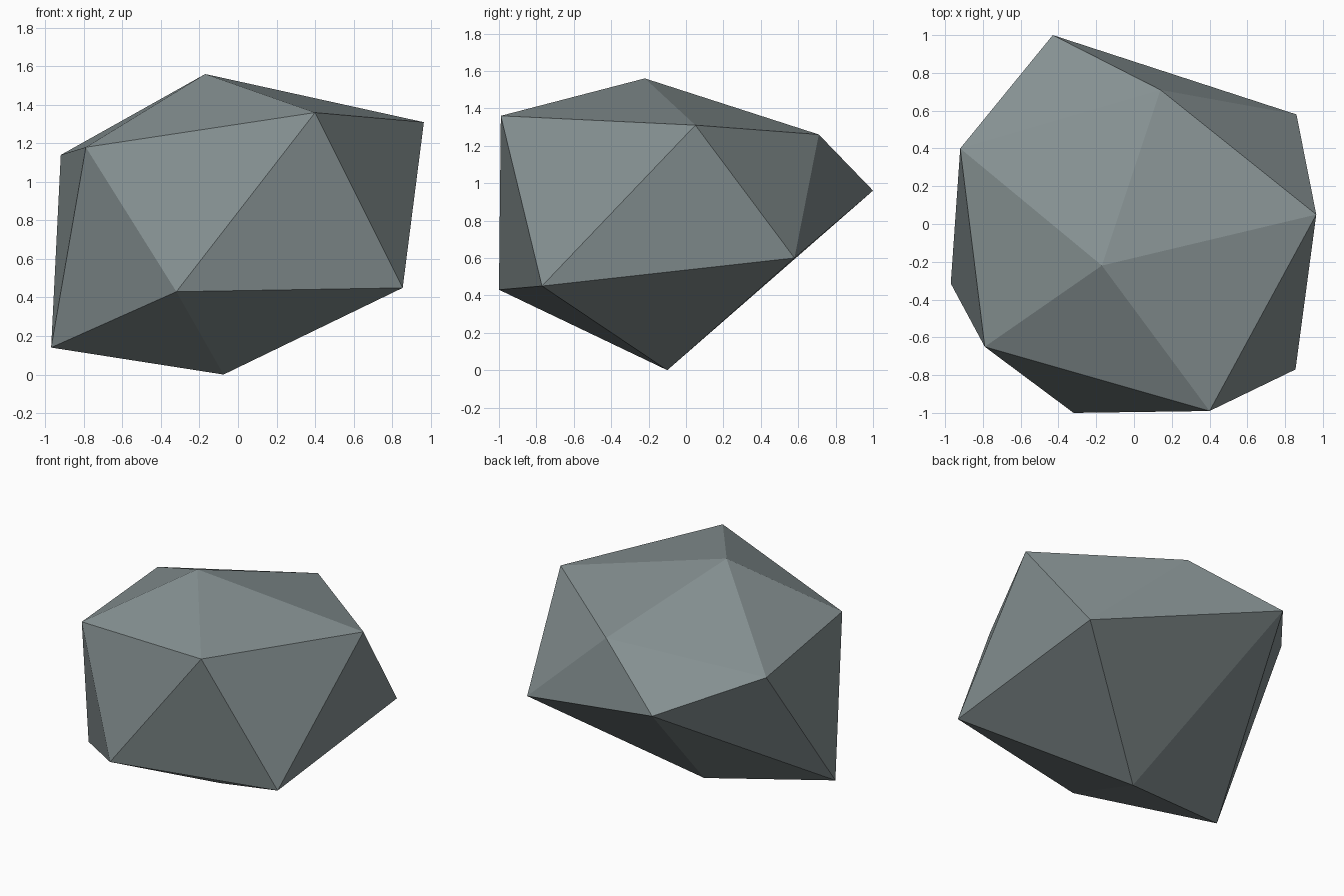
import bpy
import bmesh

cube = bpy.data.objects.get("Cube")
if cube:
    bpy.data.objects.remove(cube, do_unlink=True)

# Stone colour
stone = bpy.data.materials.new("grey_stone")
stone.use_nodes = True
colour = (0.235, 0.28, 0.285, 1)
stone.diffuse_color = colour
bsdf = stone.node_tree.nodes["Principled BSDF"]
bsdf.inputs["Base Color"].default_value = colour
bsdf.inputs["Roughness"].default_value = 0.9

# Irregular twenty-sided rock: a peak, two staggered rings of five, a base point
peak = (-0.17, -0.22, 1.56)
upper = [(-0.79, -0.65, 1.18), (0.40, -0.99, 1.36), (0.965, 0.05, 1.31),
         (0.14, 0.71, 1.26), (-0.92, 0.40, 1.14)]
lower = [(-0.32, -1.0, 0.43), (0.855, -0.77, 0.45), (0.86, 0.58, 0.60),
         (-0.43, 1.0, 0.96), (-0.97, -0.315, 0.14)]
foot = (-0.075, -0.10, 0.0)

bm = bmesh.new()
top, bottom = bm.verts.new(peak), bm.verts.new(foot)
up = [bm.verts.new(p) for p in upper]
low = [bm.verts.new(p) for p in lower]
for i in range(5):
    j = (i + 1) % 5
    bm.faces.new((top, up[i], up[j]))        # cap
    bm.faces.new((up[i], low[i], up[j]))     # side pointing down
    bm.faces.new((up[j], low[i], low[j]))    # side pointing up
    bm.faces.new((bottom, low[j], low[i]))   # underside
bmesh.ops.recalc_face_normals(bm, faces=bm.faces)

mesh = bpy.data.meshes.new("rock")
bm.to_mesh(mesh)
bm.free()
mesh.materials.append(stone)
rock = bpy.data.objects.new("rock", mesh)
bpy.context.collection.objects.link(rock)
